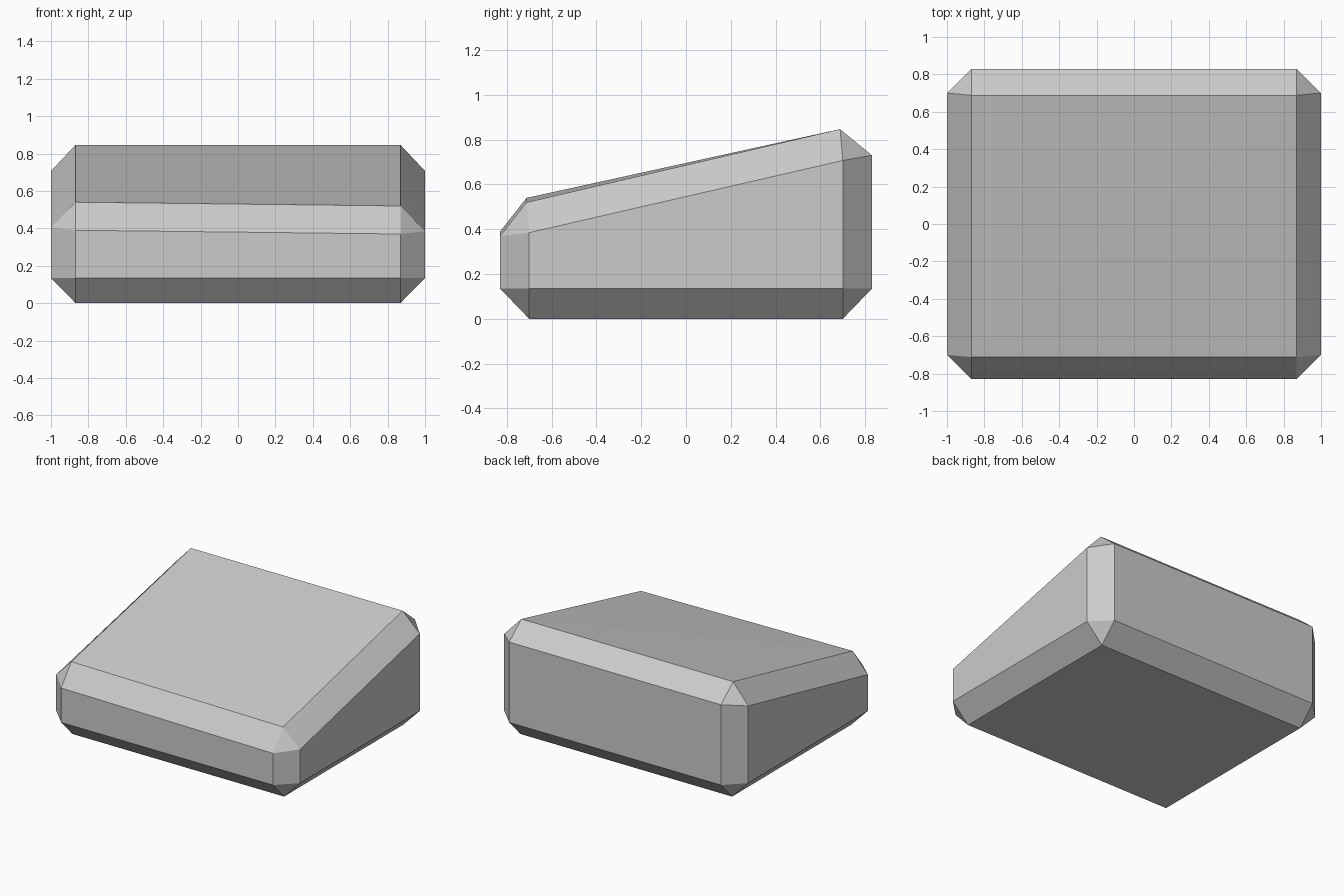
import bpy
import bmesh
import math

cube = bpy.data.objects.get("Cube")
if cube:
    bpy.data.objects.remove(cube, do_unlink=True)

# Plain grey stone colour
grey = bpy.data.materials.new("plain grey")
grey.use_nodes = True
colour = (0.6, 0.6, 0.6, 1)
grey.diffuse_color = colour
grey.node_tree.nodes["Principled BSDF"].inputs["Base Color"].default_value = colour

HALF_X, HALF_Y = 1.0, 0.83      # outer half sizes
IN_X, IN_Y = 0.868, 0.70        # half sizes inside the bevel
BEVEL = 0.135

# Sloped block: each corner is cut into three points, one per meeting face
bm = bmesh.new()
for sx in (-1, 1):
    for sy in (-1, 1):
        # Bottom corner
        bm.verts.new((sx * IN_X, sy * IN_Y, 0))
        bm.verts.new((sx * HALF_X, sy * IN_Y, BEVEL))
        bm.verts.new((sx * IN_X, sy * HALF_Y, BEVEL))
        # Top corner, low in front with a slight dip to the left
        top = 0.847 if sy > 0 else 0.53 - 0.01 * sx
        side = 0.707 if sy > 0 else 0.395 - 0.01 * sx
        end = 0.73 if sy > 0 else 0.38 - 0.01 * sx
        bm.verts.new((sx * IN_X, sy * IN_Y - 0.012, top))
        bm.verts.new((sx * HALF_X, sy * IN_Y, side))
        bm.verts.new((sx * IN_X, sy * HALF_Y, end))

# Skin the points and merge the flat triangles
bmesh.ops.convex_hull(bm, input=bm.verts)
bmesh.ops.dissolve_limit(bm, angle_limit=math.radians(0.2),
                         verts=bm.verts, edges=bm.edges)
bmesh.ops.recalc_face_normals(bm, faces=bm.faces)

mesh = bpy.data.meshes.new("sloped_block")
bm.to_mesh(mesh)
bm.free()
mesh.materials.append(grey)
block = bpy.data.objects.new("sloped_block", mesh)
bpy.context.collection.objects.link(block)
